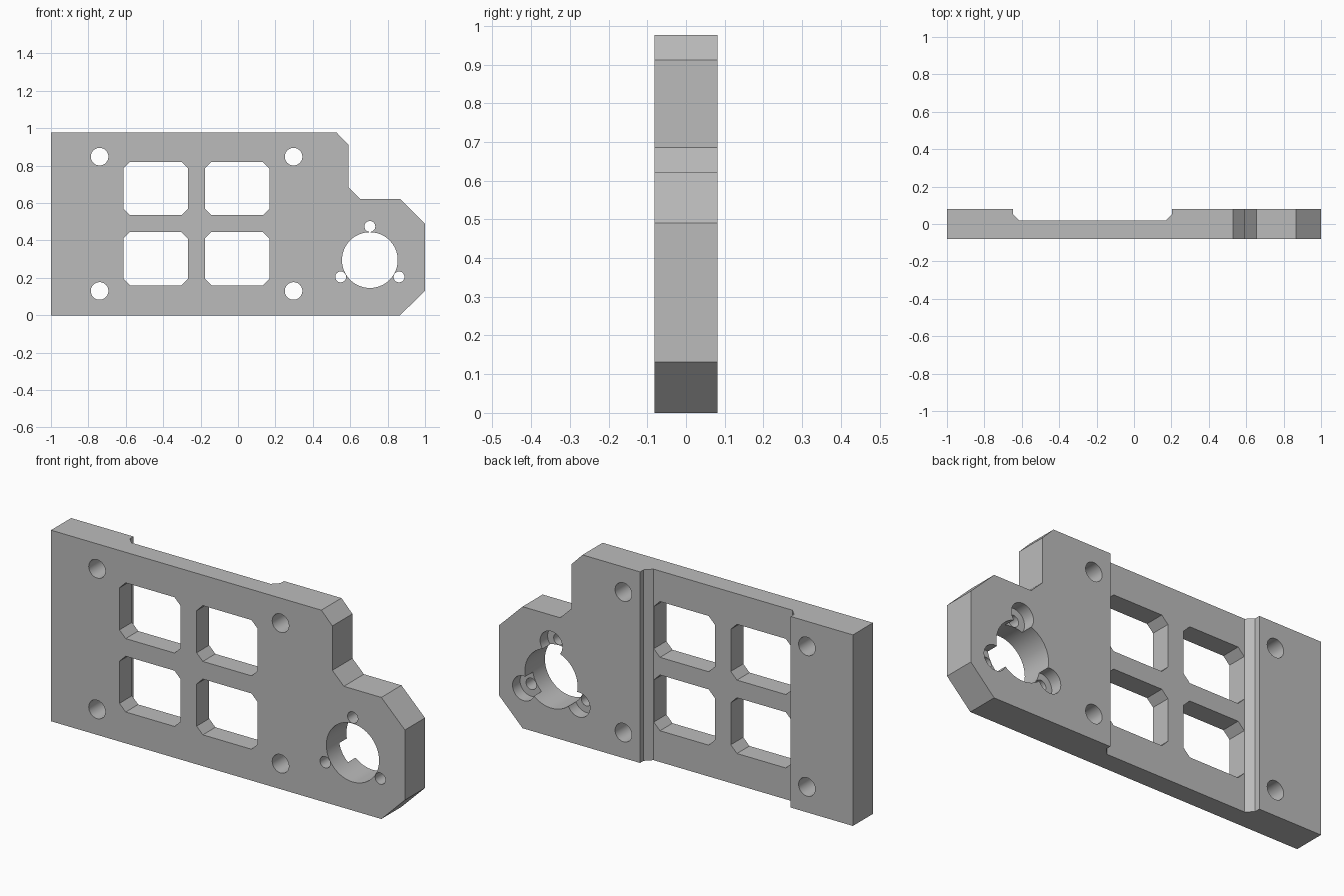
import bpy
import bmesh
from math import cos, sin, tau, radians

cube = bpy.data.objects.get("Cube")
if cube:
    bpy.data.objects.remove(cube, do_unlink=True)

HALF = 0.081      # half the plate thickness
FLOOR = 0.02      # depth level of the back channel and counterbores
OVER = 0.2        # cutters reach past the plate

grey = bpy.data.materials.new("plain grey")
grey.use_nodes = True
colour = (0.5, 0.5, 0.5, 1)
grey.diffuse_color = colour
grey.node_tree.nodes["Principled BSDF"].inputs["Base Color"].default_value = colour


def prism(name, points, start, end, axis="Y"):
    """Extrude a closed profile along Y (points are x, z) or Z (points are x, y)."""
    bm = bmesh.new()
    place = (lambda a, b: (a, start, b)) if axis == "Y" else (lambda a, b: (a, b, start))
    face = bm.faces.new([bm.verts.new(place(a, b)) for a, b in points])
    new = bmesh.ops.extrude_face_region(bm, geom=[face])["geom"]
    shift = (0, end - start, 0) if axis == "Y" else (0, 0, end - start)
    bmesh.ops.translate(bm, vec=shift, verts=[v for v in new if isinstance(v, bmesh.types.BMVert)])
    bmesh.ops.recalc_face_normals(bm, faces=bm.faces)
    mesh = bpy.data.meshes.new(name)
    bm.to_mesh(mesh)
    bm.free()
    mesh.materials.append(grey)
    obj = bpy.data.objects.new(name, mesh)
    bpy.context.collection.objects.link(obj)
    return obj


def circle(x, z, r, sides=48):
    return [(x + r * cos(tau * i / sides), z + r * sin(tau * i / sides)) for i in range(sides)]


def chamfered(x0, x1, z0, z1, c=0.035):
    return [(x0 + c, z0), (x1 - c, z0), (x1, z0 + c), (x1, z1 - c),
            (x1 - c, z1), (x0 + c, z1), (x0, z1 - c), (x0, z0 + c)]


# Plate with its stepped, chamfered outline
plate = prism("mounting_plate", [
    (-1, 0), (0.867, 0), (1, 0.132), (1, 0.49), (0.867, 0.621), (0.655, 0.621),
    (0.59, 0.685), (0.59, 0.912), (0.528, 0.976), (-1, 0.976)], -HALF, HALF)

# Shallow channel across the back, with sloped foot
cutters = [prism("channel_cutter", [
    (-0.615, FLOOR), (0.17, FLOOR), (0.203, 0.053), (0.203, OVER),
    (-0.648, OVER), (-0.648, 0.053)], -OVER, 1 + OVER, "Z")]

# Four windows
for x0, x1 in ((-0.613, -0.267), (-0.177, 0.168)):
    for z0, z1 in ((0.16, 0.445), (0.535, 0.82)):
        cutters.append(prism("window_cutter", chamfered(x0, x1, z0, z1), -OVER, OVER))

# Four mounting holes
for x in (-0.74, 0.297):
    for z in (0.13, 0.848):
        cutters.append(prism("mounting_hole_cutter", circle(x, z, 0.047), -OVER, OVER))

# Large bore ringed by three counterbored screw holes
BX, BZ = 0.705, 0.295
cutters.append(prism("bore_cutter", circle(BX, BZ, 0.149, 96), -OVER, OVER))
for degrees in (90, 210, 330):
    x, z = BX + 0.18 * cos(radians(degrees)), BZ + 0.18 * sin(radians(degrees))
    cutters.append(prism("counterbore_cutter", circle(x, z, 0.063), FLOOR, OVER))
    cutters.append(prism("screw_hole_cutter", circle(x, z, 0.029), -OVER, OVER))

# Cut everything, then discard the cutters
bpy.ops.object.select_all(action="DESELECT")
bpy.context.view_layer.objects.active = plate
plate.select_set(True)
for cutter in cutters:
    cutter.hide_render = True
    mod = plate.modifiers.new("cut", "BOOLEAN")
    mod.operation = "DIFFERENCE"
    mod.solver = "EXACT"
    mod.object = cutter
    bpy.ops.object.modifier_apply(modifier=mod.name)
    bpy.data.objects.remove(cutter, do_unlink=True)

bpy.ops.object.shade_smooth_by_angle(angle=radians(25))
